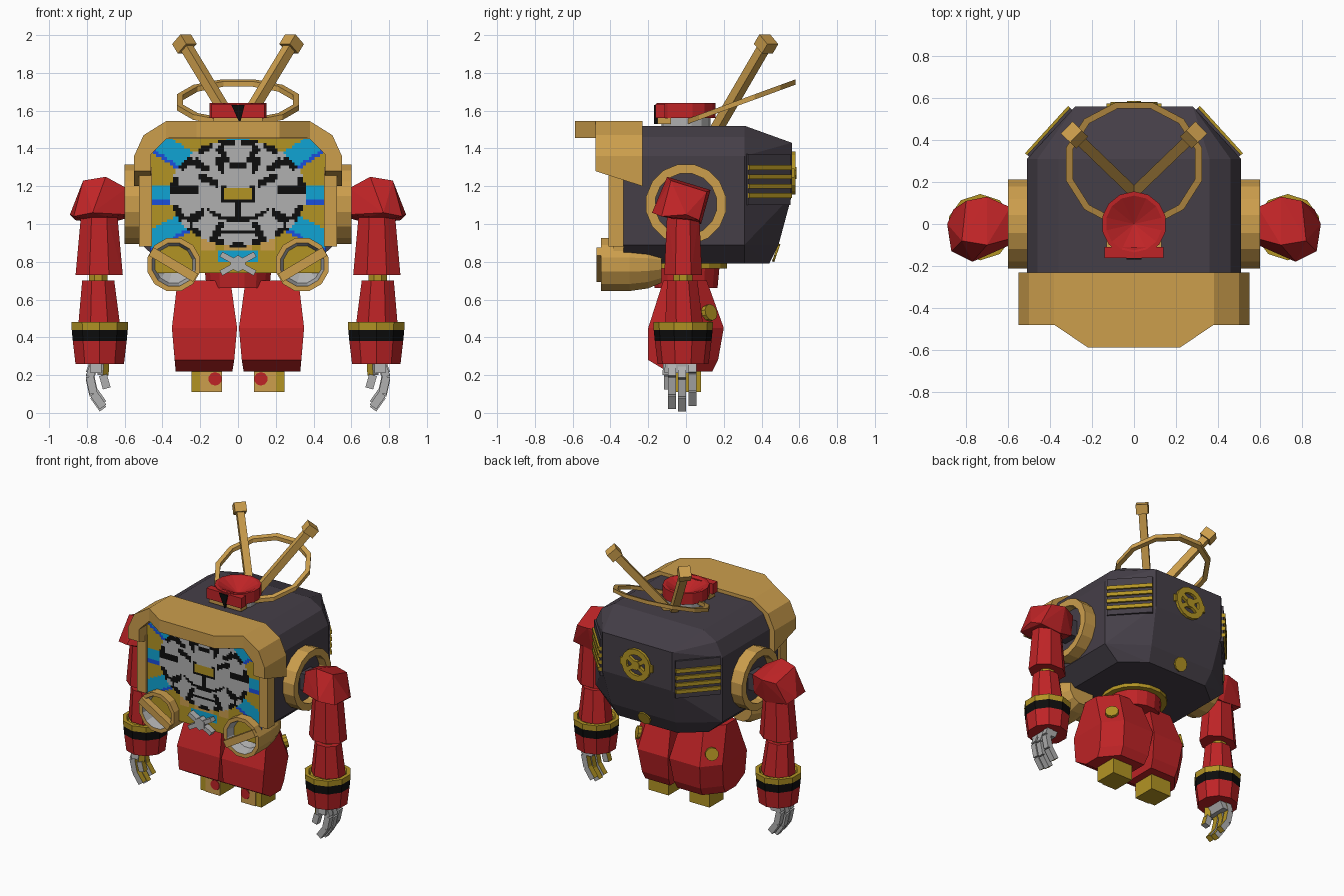
import bpy, bmesh, math
from mathutils import Vector

if "Cube" in bpy.data.objects:
    bpy.data.objects.remove(bpy.data.objects["Cube"])


def lin(c):
    return c / 12.92 if c <= 0.04045 else ((c + 0.055) / 1.055) ** 2.4


COLOURS = {"tan_gold": (.80, .62, .30), "olive_gold": (.70, .58, .14), "red": (.75, .14, .15),
           "charcoal": (.27, .245, .28), "black": (.05, .05, .05), "grey": (.69, .69, .69),
           "cyan": (.06, .64, .83), "blue": (.10, .31, .87)}
MATS, INDEX = [], {}
for i, (key, rgb) in enumerate(COLOURS.items()):
    m = bpy.data.materials.new(key)
    m.diffuse_color = [lin(c) for c in rgb] + [1]
    m.use_nodes = True
    m.node_tree.nodes["Principled BSDF"].inputs["Base Color"].default_value = m.diffuse_color
    MATS.append(m)
    INDEX[key] = i


def finish(name, bm, mat=None, recalc=True):
    if recalc:
        bmesh.ops.recalc_face_normals(bm, faces=bm.faces)
    if mat:
        for f in bm.faces:
            f.material_index = INDEX[mat]
    me = bpy.data.meshes.new(name)
    bm.to_mesh(me)
    bm.free()
    for m in MATS:
        me.materials.append(m)
    ob = bpy.data.objects.new(name, me)
    bpy.context.collection.objects.link(ob)
    return ob


def hull(name, pts, mat):
    bm = bmesh.new()
    vs = [bm.verts.new(p) for p in pts]
    r = bmesh.ops.convex_hull(bm, input=vs)
    junk = {g for g in r["geom_interior"] + r["geom_unused"] if isinstance(g, bmesh.types.BMVert)}
    bmesh.ops.delete(bm, geom=list(junk), context="VERTS")
    bmesh.ops.dissolve_limit(bm, angle_limit=.01, verts=bm.verts, edges=bm.edges)
    return finish(name, bm, mat)


def box(name, x, y, z, mat):
    return hull(name, [(a, b, c) for a in x for b in y for c in z], mat)


def column(name, rings, mat, n=8):
    """Rings are (centre x, centre y, z, half width, half depth)."""
    k = 1 / math.cos(math.pi / n)
    ang = [(i + .5) * math.tau / n for i in range(n)]
    return hull(name, [(cx + rx * k * math.cos(a), cy + ry * k * math.sin(a), z)
                       for cx, cy, z, rx, ry in rings for a in ang], mat)


def lathe(name, profile, mats, loc, axis=(0, 0, 1), n=12):
    """Profile is (radius, height along axis); one colour per band."""
    bm = bmesh.new()
    q = Vector(axis).to_track_quat("Z", "Y")
    rows = [[bm.verts.new(Vector(loc) + q @ Vector((r * math.cos((i + .5) * math.tau / n),
             r * math.sin((i + .5) * math.tau / n), h))) for i in range(n)] for r, h in profile]
    for j, mat in enumerate(mats):
        for i in range(n):
            k = (i + 1) % n
            f = bm.faces.new((rows[j][i], rows[j][k], rows[j + 1][k], rows[j + 1][i]))
            f.material_index = INDEX[mat]
    bmesh.ops.remove_doubles(bm, verts=bm.verts, dist=1e-5)
    return finish(name, bm)


def beam(name, a, b, w, mat, d=None):
    a, b = Vector(a), Vector(b)
    q = (b - a).to_track_quat("Z", "Y")
    h, d = w / 2, (d or w) / 2
    return hull(name, [p + q @ Vector((i * h, j * d, 0)) for p in (a, b)
                       for i in (-1, 1) for j in (-1, 1)], mat)


# Body shell: chamfered barrel tapering to a narrow back
half = [(.36, 1.52), (.46, 1.46), (.51, 1.36), (.51, .89), (.40, .79)]
back = [(.28, .56, 1.43), (.28, .56, 1.15), (.26, .49, .89), (.24, .44, .79)]
hull("body_shell", [(s * x, y, z) for s in (-1, 1) for x, z in half for y in (-.33, .31)]
     + [(s * x, y, z) for s in (-1, 1) for x, y, z in back], "charcoal")
box("chest_backing", (-.52, .52), (-.385, -.33), (.9, 1.3), "tan_gold")
box("chest_lower_backing", (-.46, .46), (-.385, -.3), (.74, .92), "tan_gold")


# Chest picture: coloured cells on a thin plate
def cell_colour(x, z):
    x = abs(x)
    dx, dz = x / .36, (z - 1.165) / .285
    r, a = math.hypot(dx, dz), math.atan2(z - 1.165, x)
    if r < 1:
        if x < .075 and 1.13 < z < 1.19:
            return "olive_gold"
        if x < .095 and 1.115 < z < 1.205:
            return "black" if x > .06 or z < 1.13 else "grey"
        if .07 < x < .12 and 1.25 < z < 1.36 and x < .07 + (z - 1.25) * .8:
            return "black"
        if x < .05 and 1.30 < z < 1.325:
            return "black"
        if .11 < x < .21 and abs(z - 1.235 - (x - .16) * .4) < .02:
            return "black"
        if x < .012 and 1.03 < z < 1.12:
            return "black"
        if x < .17 and abs(z - 1.02 - x * x * 2.2) < .012:
            return "black"
        if x < .09 and abs(z - .955) < .01:
            return "black"
        if r > .9:
            return "black" if math.sin(a * 15) > -.45 else "grey"
        if r > .60:
            return "black" if math.sin(a * 11 + 1.2 * r) > .62 else "grey"
        return "grey"
    if z < .93 and x < .2:
        if x < .1 and .80 < z < .86:
            return "cyan"
        return "tan_gold" if z > .86 and math.sin(x * 50) > -.3 else "olive_gold"
    for deg, w in ((33, .05), (0, .04), (-28, .045), (90, .06)):
        t = math.radians(deg)
        d = -x * math.sin(t) + (z - 1.165) * math.cos(t)
        if abs(d) < w:
            return "cyan"
        if -w - .02 < d < 0 and deg != 90:
            return "blue"
    return "olive_gold"


bm = bmesh.new()
NX, NZ, S = 62, 48, .015
grid = [[bm.verts.new((-.465 + i * S, -.39, .74 + j * S)) for i in range(NX + 1)] for j in range(NZ + 1)]
for j in range(NZ):
    for i in range(NX):
        f = bm.faces.new((grid[j][i], grid[j][i + 1], grid[j + 1][i + 1], grid[j + 1][i]))
        c = f.calc_center_median()
        f.material_index = INDEX[cell_colour(c.x, c.z)]
finish("chest_picture", bm, recalc=False)

# Hood: arch around the chest with a slanted lower edge
outer = [(.55, 1.22), (.55, 1.36), (.50, 1.47), (.38, 1.545)]
inner = [(.46, 1.22), (.46, 1.37), (.38, 1.45)]
arch = (outer + [(-x, z) for x, z in outer[::-1]] + [(-x, z) for x, z in inner] + inner[::-1])
bm = bmesh.new()
face = bm.faces.new([bm.verts.new((x, -.48, z)) for x, z in arch])
ext = bmesh.ops.extrude_face_region(bm, geom=[face])
for v in ext["geom"]:
    if isinstance(v, bmesh.types.BMVert):
        v.co.y = -.23
for v in bm.verts:
    if v.co.z < 1.3:
        v.co.z = 1.28 if v.co.y < -.4 else 1.2
finish("hood", bm, "tan_gold")
hull("visor", [(s * x, y, z) for s in (-1, 1) for x, y in ((.38, -.3), (.38, -.48), (.22, -.588))
               for z in (1.455, 1.545)], "tan_gold")

# Head: hollow-topped drum with a front plate
lathe("head", [(0, 1.5), (.13, 1.5), (.13, 1.56), (.155, 1.56), (.155, 1.64), (.135, 1.64), (0, 1.57)],
      ["grey", "grey", "red", "red", "red", "red"], (0, 0, 0), n=14)
box("head_front_plate", (-.14, .14), (-.162, -.11), (1.56, 1.635), "red")
hull("head_crest", [(x, y, z) for x, z in ((-.035, 1.63), (.035, 1.63), (.01, 1.53)) for y in (-.17, -.15)],
     "black")
box("head_chin", (-.13, .13), (-.15, -.08), (1.53, 1.56), "tan_gold")

# Halo: tilted angular ring behind the head
bm = bmesh.new()
N = 12
loops = []
for i in range(N):
    a = (i + .5) * math.tau / N
    ring = []
    for k, dz in ((1, -.014), (1, .014), (.9, .014), (.9, -.014)):
        y = .285 + .305 * k * math.sin(a)
        ring.append(bm.verts.new((.335 * k * math.cos(a), y, 1.54 + y * .365 + dz)))
    loops.append(ring)
for i in range(N):
    p, q = loops[i], loops[(i + 1) % N]
    for k in range(4):
        bm.faces.new((p[k], q[k], q[(k + 1) % 4], p[(k + 1) % 4]))
finish("halo", bm, "tan_gold")

# Back emblem: ring, cross and hub
lathe("emblem_ring", [(.075, .53), (.075, .58), (.115, .58), (.115, .53)], ["olive_gold"] * 3,
      (0, 0, 1.27), (0, 1, 0), 16)
lathe("emblem_hub", [(0, .53), (.035, .53), (.035, .585), (0, .585)], ["olive_gold"] * 3,
      (0, 0, 1.27), (0, 1, 0), 8)
for s in (-1, 1):
    beam("emblem_cross", (-.075, .565, 1.27 - s * .05), (.075, .565, 1.27 + s * .05), .03, "olive_gold")
    box("emblem_tab", (s * .1, s * .13), (.54, .575), (1.245, 1.295), "olive_gold")
lathe("back_badge", [(0, .0), (.05, .0), (.05, .012), (0, .012)], ["olive_gold"] * 3,
      (0, .472, .85), (0, 1, -.35), 10)

# Waist under the body
lathe("waist", [(0, .80), (.22, .80), (.22, .765), (.18, .765), (.17, .66), (0, .66)],
      ["olive_gold"] * 3 + ["red"] * 2, (0, 0, 0), n=16)

# Buckle: small crossed plates between the lamps
for s in (-1, 1):
    beam("buckle", (-.09, -.42, .79 - s * .05), (.09, -.42, .79 + s * .05), .045, "grey", .03)
lathe("buckle_hub", [(0, .4), (.045, .4), (.045, .445), (0, .445)], ["grey"] * 3, (0, 0, .79), (0, -1, 0), 6)

for s in (-1, 1):
    # Side strips and lamps of the chest
    box("frame_side", (s * .455, s * .525), (-.41, -.33), (.88, 1.3), "tan_gold")
    lathe("lamp", [(0, .13), (.10, .13), (.13, .2), (.145, .3), (.145, .45), (.118, .45), (.10, .38), (0, .31)],
          ["tan_gold"] * 5 + ["grey"] * 2, (s * .34, 0, .785), (0, -1, 0), 12)
    beam("lamp_bar", (s * .46, -.45, .855), (s * .225, -.45, .715), .05, "tan_gold")

    # Antennae with block tips
    tip = Vector((s * .285, .425, 1.955))
    base = Vector((s * .01, .16, 1.5))
    beam("antenna", base, tip, .05, "tan_gold")
    up = (tip - base).normalized()
    beam("antenna_tip", tip - up * .035, tip + up * .03, .08, "tan_gold")

    # Corner vents on the rear chamfers
    n = Vector((s * .25, .23, 0)).normalized() * .008
    ends = [Vector((s * .5, .32, 0)), Vector((s * .295, .545, 0))]
    hull("vent_panel", [p + n * k + Vector((0, 0, z)) for p in ends for k in (-3, 1.6)
                        for z in (1.1, 1.37)], "charcoal")
    for z in (1.15, 1.2, 1.25, 1.3):
        beam("vent_slat", ends[0] + n * 1.6 + Vector((0, 0, z)), ends[1] + n * 1.6 + Vector((0, 0, z)),
             .026, "olive_gold")

    # Shoulder socket
    lathe("shoulder_socket", [(.215, .48), (.215, .6), (.165, .6), (.165, .54), (0, .54)],
          ["tan_gold"] * 3 + ["charcoal"], (0, 0, 1.105), (s, 0, 0), 16)
    beam("shoulder_axle", (s * .5, 0, 1.1), (s * .66, 0, 1.1), .12, "charcoal")

    # Arm: faceted pad, upper arm, forearm, banded cuff
    pad = [(.59, -.1, 1.05), (.59, -.07, 1.19), (.59, .08, 1.17), (.59, .06, 1.03), (.70, -.13, 1.04),
           (.70, -.1, 1.25), (.70, .13, 1.18), (.70, .08, 1.0), (.77, -.18, 1.06), (.82, -.08, 1.23),
           (.80, .11, 1.17), (.87, -.13, 1.04), (.89, 0, 1.05), (.86, .07, 1.02)]
    hull("shoulder_pad", [(s * x, y, z) for x, y, z in pad], "red")
    column("upper_arm", [(s * .735, -.015, 1.06, .095, .085), (s * .735, -.015, .73, .125, .1)], "red")
    column("elbow", [(s * .74, -.015, .74, .05, .05), (s * .74, -.015, .69, .05, .05)], "olive_gold")
    column("forearm", [(s * .74, -.02, .70, .085, .08), (s * .735, -.01, .47, .11, .1)], "red")
    cuff = lathe("cuff", [(0, .455), (.12, .455), (.13, .48), (.158, .48), (.156, .44), (.15, .38), (.135, .26),
                          (0, .26)],
                 ["olive_gold"] * 4 + ["black", "red", "red"], (s * .732, -.015, 0), n=10)

    # Hand: three curled fingers and a thumb, gold on the palm side
    curl = [(.75, .28), (.785, .18), (.765, .09), (.715, .02)]
    digits = [[(x, y, z + dz) for x, z in curl] for y, dz in ((-.075, .012), (-.022, 0), (.035, .03))]
    digits.append([(.71, -.09, .28), (.715, -.095, .2), (.695, -.095, .13)])
    column("palm", [(s * .74, -.03, .27, .045, .08), (s * .752, -.03, .21, .03, .085)], "grey", 4)
    for pts in digits:
        for p, q in zip(pts, pts[1:]):
            ob = beam("finger", (s * p[0], *p[1:]), (s * q[0], *q[1:]), .042, "grey")
            for f in ob.data.polygons:
                if f.normal.x * s < -.5:
                    f.material_index = INDEX["olive_gold"]

    # Leg: bulging block with a cut rear corner, badge and foot
    levels = [(.70, .04, .32, -.12, .11), (.45, .005, .35, -.20, .20), (.28, .02, .335, -.20, .17),
              (.22, .03, .33, -.10, .14)]
    hull("leg", [(s * x, y, z) for z, x0, x1, y0, y1 in levels for x, y in
                 ((x0, y0), (x1, y0), (x1, y1 - .12), (x1 - .1, y1), (x0, y1))], "red")
    lathe("leg_badge", [(0, -.02), (.045, -.02), (.045, .012), (0, .012)], ["olive_gold"] * 3,
          (s * .295, .125, .53), (s * .12, .12, .04), 10)
    box("foot", (s * .085, s * .245), (-.08, .08), (.11, .25), "olive_gold")
    box("foot_front", (s * .085, s * .20), (-.087, -.079), (.11, .25), "tan_gold")
    lathe("foot_dot", [(0, .08), (.036, .08), (.036, .092), (0, .092)], ["red"] * 3,
          (s * .121, 0, .18), (0, -1, 0), 10)
